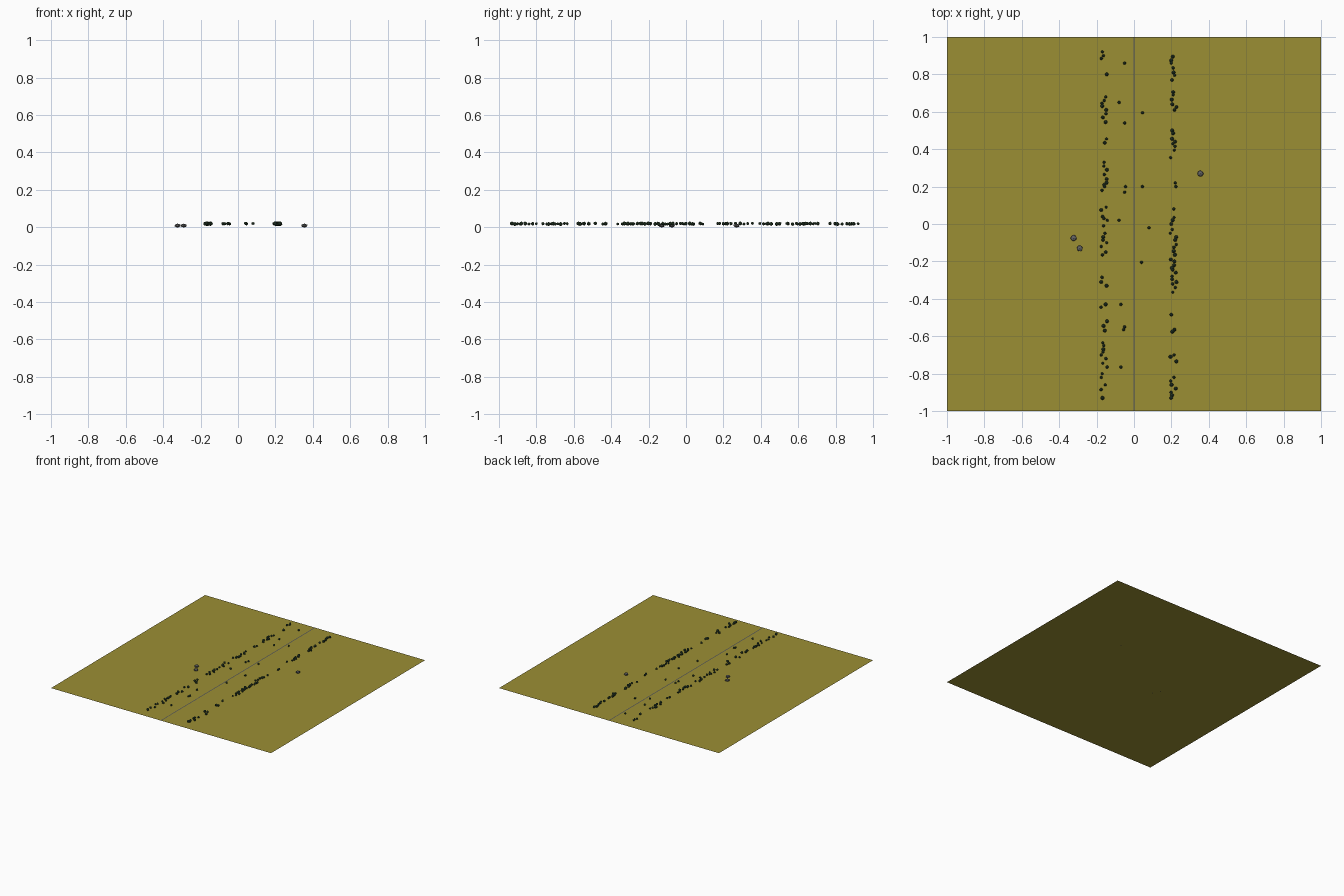
import bpy, bmesh, math, random
from mathutils import Matrix, Vector

if "Cube" in bpy.data.objects:
    bpy.data.objects.remove(bpy.data.objects["Cube"])

random.seed(4)


def material(name, rgb):
    m = bpy.data.materials.new(name)
    m.diffuse_color = (*rgb, 1)
    m.use_nodes = True
    m.node_tree.nodes["Principled BSDF"].inputs["Base Color"].default_value = m.diffuse_color
    return m


GRASS = material("dry_grass", (0.33, 0.275, 0.034))
PATH = material("path_grey", (0.10, 0.10, 0.10))
LEAF = material("dark_leaf", (0.03, 0.065, 0.03))
STONE = material("stone_grey", (0.12, 0.12, 0.12))


def finish(bm, name, mat):
    me = bpy.data.meshes.new(name)
    bm.to_mesh(me)
    bm.free()
    me.materials.append(mat)
    ob = bpy.data.objects.new(name, me)
    bpy.context.collection.objects.link(ob)
    return ob


def sheet(name, width, length, z, mat):
    bm = bmesh.new()
    bmesh.ops.create_grid(bm, x_segments=1, y_segments=1, size=1,
                          matrix=Matrix.Translation((0, 0, z))
                          @ Matrix.Diagonal((width / 2, length / 2, 1, 1)))
    return finish(bm, name, mat)


def bushes(name, points):
    """Faceted balls hovering just above the ground: (x, y, radius)."""
    bm = bmesh.new()
    for x, y, r in points:
        turn = Matrix.Rotation(random.uniform(0, math.tau), 4, 'Z')
        z = 0.019 + random.uniform(-0.002, 0.002)
        bmesh.ops.create_icosphere(bm, subdivisions=1, radius=r,
                                   matrix=Matrix.Translation((x, y, z)) @ turn)
    return finish(bm, name, LEAF)


def hedge(name, x, ys):
    bushes(name, [(x + random.uniform(-0.017, 0.017), y,
                   random.uniform(0.008, 0.0115)) for y in ys])


# Ground and the narrow centre path
sheet("ground", 2, 2, 0, GRASS)
sheet("centre_path", 0.008, 2, 0.0006, PATH)

# Bush rows along both sides
hedge("left_bush_row", -0.16, [
    .92, .90, .885, .80, .68, .66, .645, .63, .61, .59, .57, .545, .455, .435,
    .33, .31, .29, .265, .24, .22, .21, .20, .18, .09, .075, .04, .03, .02,
    -.01, -.05, -.07, -.085, -.10, -.12, -.15, -.165, -.285, -.31, -.33, -.43,
    -.445, -.52, -.545, -.57, -.635, -.65, -.67, -.685, -.70, -.72, -.745,
    -.765, -.80, -.82, -.86, -.885, -.93])
hedge("right_bush_row", 0.21, [
    .895, .875, .86, .835, .81, .795, .77, .705, .69, .665, .64, .625, .61,
    .50, .485, .455, .44, .43, .415, .395, .355, .22, .20, .08, .035, .02, 0,
    -.03, -.05, -.07, -.085, -.11, -.125, -.145, -.165, -.19, -.20, -.22,
    -.235, -.245, -.26, -.28, -.295, -.31, -.32, -.34, -.365, -.485, -.565,
    -.575, -.70, -.71, -.735, -.82, -.84, -.86, -.88, -.90, -.915, -.93])

# Scattered bushes beside the path
bushes("scattered_bushes", [(x, y, 0.009) for x, y in [
    (-.05, .86), (-.08, .65), (-.05, .54), (-.045, .20), (-.05, .17),
    (-.08, .02), (-.07, -.43), (-.05, -.55), (-.055, -.565), (-.07, -.765),
    (.045, .595), (.045, .20), (.08, -.02), (.04, -.205)]])

# Boulders resting on the ground
bm = bmesh.new()
for x, y, a in [(-.323, -.075, .2), (-.29, -.13, 1.1), (.355, .27, 2.3)]:
    bmesh.ops.create_icosphere(
        bm, subdivisions=1, radius=0.018,
        matrix=Matrix.Translation((x, y, 0.009)) @ Matrix.Rotation(a, 4, 'Z')
        @ Matrix.Diagonal((1, 1, 0.6, 1)))
finish(bm, "boulders", STONE)
